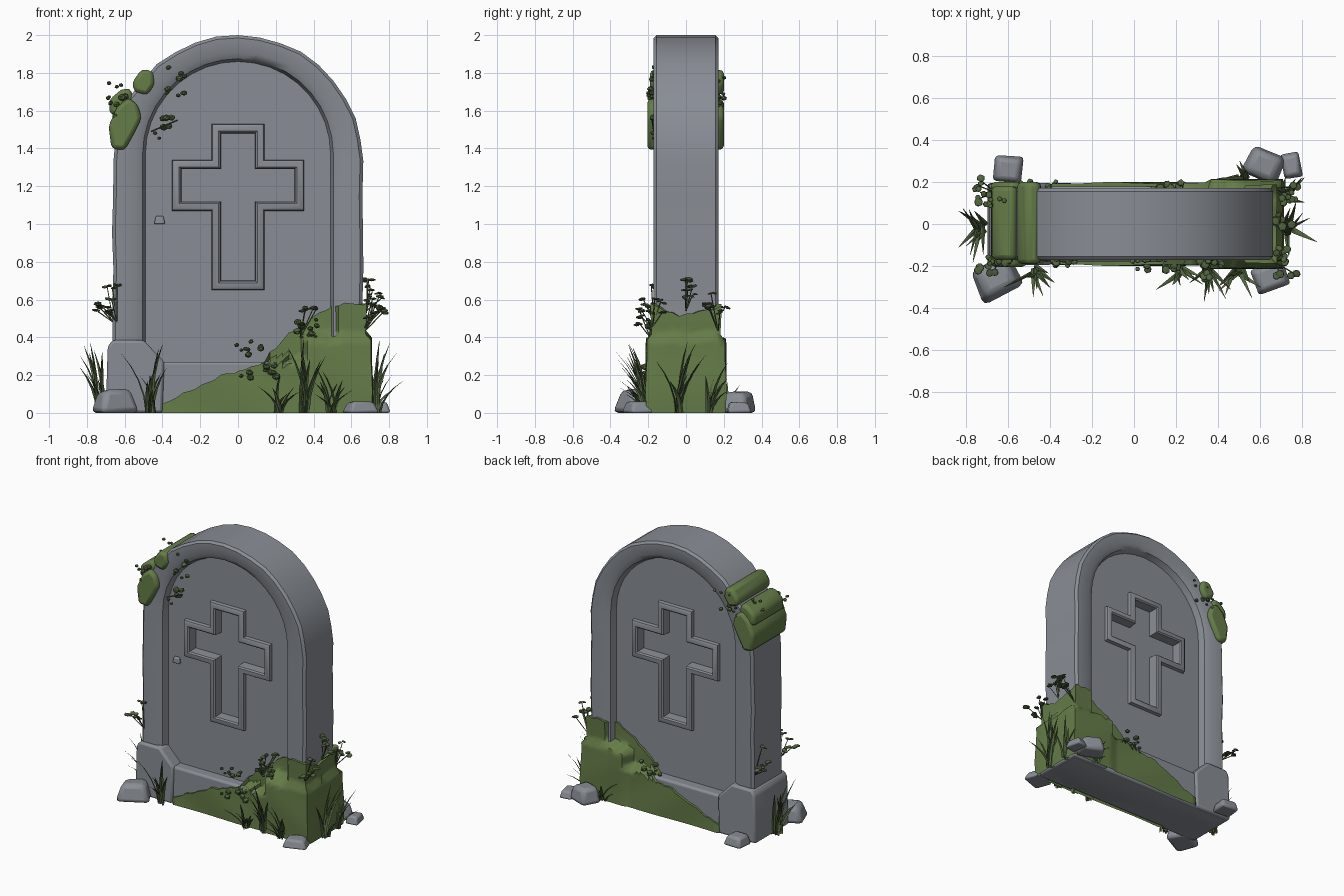
import bpy, bmesh, math, random
from mathutils import Vector, Matrix

if "Cube" in bpy.data.objects:
    bpy.data.objects.remove(bpy.data.objects["Cube"])

random.seed(7)
R = random.uniform


def material(name, rgb):
    m = bpy.data.materials.new(name)
    m.diffuse_color = (*rgb, 1)
    m.use_nodes = True
    m.node_tree.nodes["Principled BSDF"].inputs["Base Color"].default_value = m.diffuse_color
    return m


STONE = material("grey stone", (0.25, 0.27, 0.30))
MOSS = material("moss green", (0.13, 0.20, 0.065))
LEAF = material("dark leaf green", (0.085, 0.13, 0.05))


def finish(bm, name, mat, bevel=0, angle=40):
    bmesh.ops.recalc_face_normals(bm, faces=bm.faces)
    me = bpy.data.meshes.new(name)
    bm.to_mesh(me)
    bm.free()
    ob = bpy.data.objects.new(name, me)
    bpy.context.collection.objects.link(ob)
    me.materials.append(mat)
    if bevel:
        b = ob.modifiers.new("bevel", 'BEVEL')
        b.width, b.segments = bevel, 2
    bpy.ops.object.select_all(action='DESELECT')
    ob.select_set(True)
    bpy.context.view_layer.objects.active = ob
    bpy.ops.object.shade_smooth_by_angle(angle=math.radians(angle))
    return ob


def bridge(bm, a, b):
    n = len(a)
    for i in range(n):
        bm.faces.new((a[i], a[(i + 1) % n], b[(i + 1) % n], b[i]))


def prism(bm, pts, y0, y1):
    a, b = ([bm.verts.new((x, y, z)) for x, z in pts] for y in (y0, y1))
    bm.faces.new(a)
    bm.faces.new(b)
    bridge(bm, a, b)


# Arched slab: nested arch loops on both faces, with a sunken panel and framed cross
SIDE, ARC = 7, 18
WEAR = [R(-0.011, 0.006) for _ in range(2 * SIDE + ARC)]


def arch(hw, z0, top):
    spring = top - hw
    right = [(hw, z0 + (spring - z0) * i / SIDE) for i in range(SIDE)]
    arc = [(hw * math.cos(math.pi * i / ARC), spring + hw * math.sin(math.pi * i / ARC))
           for i in range(ARC + 1)]
    return right + arc + [(-x, z) for x, z in reversed(right)]


def worn(pts):
    return [(x * (1 + WEAR[i % len(WEAR)]), z + (0.4 * WEAR[i % len(WEAR)] if z > 1.4 else 0))
            for i, (x, z) in enumerate(pts)]


def cross(d):
    a, b = 0.09 + d, 0.30 + d
    z0, z1, z2, z3 = 0.70 - d, 1.12 - d, 1.29 + d, 1.48 + d
    return [(-a, z0), (a, z0), (a, z1), (b, z1), (b, z2), (a, z2),
            (a, z3), (-a, z3), (-a, z2), (-b, z2), (-b, z1), (-a, z1)]


bm = bmesh.new()
rims = []
for s in (-1, 1):
    def chain(loops):
        vs = [[bm.verts.new((x, s * y, z)) for x, z in pts] for pts, y in loops]
        for a, b in zip(vs, vs[1:]):
            bridge(bm, a, b)
        return vs
    frame = chain([(worn(arch(0.665, 0.0, 2.0)), 0.155), (worn(arch(0.648, 0.01, 1.985)), 0.172),
                   (worn(arch(0.55, 0.22, 1.91)), 0.17), (arch(0.505, 0.25, 1.875), 0.15),
                   (arch(0.49, 0.26, 1.86), 0.105)])
    rims.append(frame[0])
    cr = chain([(cross(0.05), 0.105), (cross(0.046), 0.13), (cross(0.036), 0.137),
                (cross(0.012), 0.137), (cross(0.003), 0.128), (cross(0), 0.06)])
    bm.faces.new(cr[-1])
    hole = [e for loop in (frame[-1], cr[0]) for e in
            {e for v in loop for e in v.link_edges if e.is_boundary}]
    bmesh.ops.triangle_fill(bm, edges=hole, use_beauty=True)
bridge(bm, *rims)
finish(bm, "arched_slab", STONE)

# Plinth: sill plus two corner blocks with sloping shoulders
bm = bmesh.new()
prism(bm, [(-0.64, 0), (0.64, 0), (0.64, 0.27), (-0.64, 0.27)], -0.18, 0.18)
for s in (-1, 1):
    prism(bm, [(s * x, z) for x, z in ((0.70, 0), (0.69, 0.35), (0.665, 0.385), (0.50, 0.385),
                                       (0.39, 0.27), (0.40, 0))], -0.195, 0.195)
finish(bm, "plinth", STONE, 0.015)

# Moss sheet wrapping front, right side and back of the base
OUT = [(-0.42, 0.05), (-0.25, 0.12), (-0.08, 0.20), (0.12, 0.25), (0.2, 0.35),
       (0.28, 0.43), (0.42, 0.52), (0.55, 0.58), (0.70, 0.57)]


def height(x):
    for (x0, h0), (x1, h1) in zip(OUT, OUT[1:]):
        if x <= x1:
            return h0 + (h1 - h0) * (x - x0) / (x1 - x0)
    return OUT[-1][1]


def depth(x, z):
    if z < 0.4 and x > 0.36:
        return 0.198
    return 0.184 if z < 0.28 else 0.172 if x > 0.51 else 0.108


N, M, ROWS = 34, 10, 18
cols = [(-0.42 + 1.115 * i / N, -1) for i in range(N + 1)]
cols += [(0.70, -1 + 2 * j / M) for j in range(1, M)]
cols += [(x, 1) for x, _ in reversed(cols[:N + 1])]
bm = bmesh.new()
grid = []
for c, (x, t) in enumerate(cols):
    edge = c in (0, len(cols) - 1)
    h = height(x) + R(-0.012, 0.012) - (0.05 * (1 - t * t) if abs(t) < 1 else 0)
    col = []
    for r in range(ROWS + 2):
        z = h * min(r, ROWS) / ROWS
        puff = -0.02 if edge or r > ROWS else 0.012 + 0.004 * math.sin(9 * x + 14 * z)
        px = x + puff * (x > 0.68)
        if z > 0.4:
            px = min(px, 0.665 + puff)
        col.append(bm.verts.new((px, t * (depth(x, z) + puff), z)))
    grid.append(col)
for a, b in zip(grid, grid[1:]):
    for r in range(ROWS + 1):
        bm.faces.new((a[r], b[r], b[r + 1], a[r + 1]))
finish(bm, "base_moss", MOSS, angle=60)

# Moss clumps draped over the upper left shoulder
bm = bmesh.new()
prism(bm, [(-0.67, 1.40), (-0.60, 1.39), (-0.55, 1.48), (-0.51, 1.56), (-0.53, 1.63),
           (-0.58, 1.67), (-0.64, 1.62), (-0.685, 1.52)], -0.205, 0.2)
prism(bm, [(-0.68, 1.58), (-0.60, 1.58), (-0.55, 1.66), (-0.57, 1.72), (-0.62, 1.71),
           (-0.68, 1.66)], -0.17, 0.18)
prism(bm, [(-0.55, 1.70), (-0.48, 1.68), (-0.44, 1.74), (-0.45, 1.81), (-0.51, 1.82),
           (-0.56, 1.75)], -0.19, 0.2)
finish(bm, "shoulder_moss", MOSS, 0.022, 60)


# Leaf balls and thin stems
def ball(bm, p, r, flat=1):
    m = (Matrix.Translation(p) @ Matrix.Rotation(R(0, 3), 4, 'Z')
         @ Matrix.Rotation(R(-0.5, 0.5), 4, 'X') @ Matrix.Diagonal((r, r, r * flat, 1)))
    bmesh.ops.create_icosphere(bm, subdivisions=1, radius=1, matrix=m)


def stem(bm, a, b, r=0.004):
    d = b - a
    m = Matrix.Translation((a + b) / 2) @ d.to_track_quat('Z', 'Y').to_matrix().to_4x4()
    bmesh.ops.create_cone(bm, segments=4, radius1=r, radius2=r, depth=d.length, matrix=m)


bm = bmesh.new()
for x, y, z, sx, sz, n in ((-0.33, -0.18, 1.75, 0.05, 0.08, 9), (-0.42, -0.165, 1.52, 0.07, 0.07, 8),
                           (-0.65, -0.17, 1.63, 0.06, 0.06, 9), (-0.64, 0.1, 1.68, 0.06, 0.07, 9),
                           (-0.46, 0.19, 1.70, 0.09, 0.08, 10), (0.06, -0.16, 0.34, 0.09, 0.04, 9),
                           (0.12, -0.20, 0.21, 0.11, 0.05, 9), (0.36, -0.19, 0.48, 0.06, 0.08, 12),
                           (0.15, 0.18, 0.33, 0.08, 0.05, 9)):
    for _ in range(n):
        ball(bm, Vector((x + R(-sx, sx), y + R(-0.02, 0.02), z + R(-sz, sz))), R(0.011, 0.024), 0.8)
stem(bm, Vector((-0.46, -0.17, 1.49)), Vector((-0.32, -0.18, 1.55)))
finish(bm, "ball_leaves", LEAF)

# Leafy sprigs on both sides of the slab
bm = bmesh.new()
for x, y, z in ((-0.64, -0.17, 0.48), (-0.66, 0.15, 0.48), (0.67, -0.18, 0.45), (0.68, 0.0, 0.54),
                (0.67, 0.17, 0.43), (0.33, -0.19, 0.40)):
    root = Vector((x, y, z))
    for _ in range(6):
        tip = root + Vector((math.copysign(R(0.0, 0.10), x), R(-0.06, 0.06), R(0.05, 0.20)))
        stem(bm, root, tip, 0.003)
        for _ in range(2):
            ball(bm, tip + Vector((R(-.018, .018), R(-.018, .018), R(-.008, .008))), R(0.014, 0.024), 0.35)
finish(bm, "leafy_sprigs", LEAF)


# Grass tufts of tapering, bent blades
def blade(bm, base, ang, h, lean, w):
    d = Vector((math.cos(ang), math.sin(ang), 0))
    side = Vector((-d.y, d.x, 0))
    rows = []
    for i in range(5):
        t = i / 4
        p = base + d * lean * t ** 1.7 + Vector((0, 0, h * (t - 0.15 * t * t) / 0.85))
        k = w * (1 - t) * (0.75 + t) + 0.0008
        rows.append([bm.verts.new(q) for q in (p - side * k, p - d * k * 0.5, p + side * k)])
    for a, b in zip(rows, rows[1:]):
        for j in (0, 1):
            bm.faces.new((a[j], a[j + 1], b[j + 1], b[j]))


bm = bmesh.new()
for x, y, out, n, hmax in ((-0.72, -0.02, 180, 11, 0.39), (-0.46, -0.22, 270, 10, 0.37),
                           (0.22, -0.22, 270, 8, 0.22), (0.35, -0.22, 270, 10, 0.40),
                           (0.50, -0.22, 270, 9, 0.25), (0.73, -0.04, 0, 11, 0.39),
                           (0.72, 0.12, 30, 8, 0.28), (0.52, 0.22, 100, 6, 0.18)):
    for _ in range(n):
        a = math.radians(out + R(-95, 95))
        blade(bm, Vector((x + R(-.025, .025), y + R(-.02, .02), 0)), a,
              hmax * R(0.4, 1), R(0.05, 0.155), R(0.011, 0.018))
finish(bm, "grass_tufts", LEAF)


# Loose rocks around the foot and a stone chip on the face
def rock(name, x, y, sx, sy, h, ang, z=0):
    bm = bmesh.new()
    bmesh.ops.create_cube(bm, size=1)
    for v in bm.verts:
        taper = 0.72 if v.co.z > 0 else 1
        v.co = Vector((v.co.x * sx * taper * R(0.88, 1.05), v.co.y * sy * taper * R(0.88, 1.05),
                       (v.co.z + 0.5) * h * R(0.8, 1)))
    bm.transform(Matrix.Translation((x, y, z)) @ Matrix.Rotation(math.radians(ang), 4, 'Z'))
    finish(bm, name, STONE, min(sx, sy, h) * 0.22)


rock("rock_front_left", -0.655, -0.26, 0.23, 0.19, 0.135, 25)
rock("rock_front_right", 0.65, -0.25, 0.17, 0.14, 0.07, 20)
rock("rock_back_left", -0.60, 0.26, 0.15, 0.14, 0.08, -5)
rock("rock_back_right", 0.62, 0.28, 0.19, 0.16, 0.12, -25)
rock("rock_small", 0.75, 0.28, 0.10, 0.13, 0.06, 10)
rock("stone_chip", -0.415, -0.115, 0.06, 0.03, 0.045, 0, 1.0)
